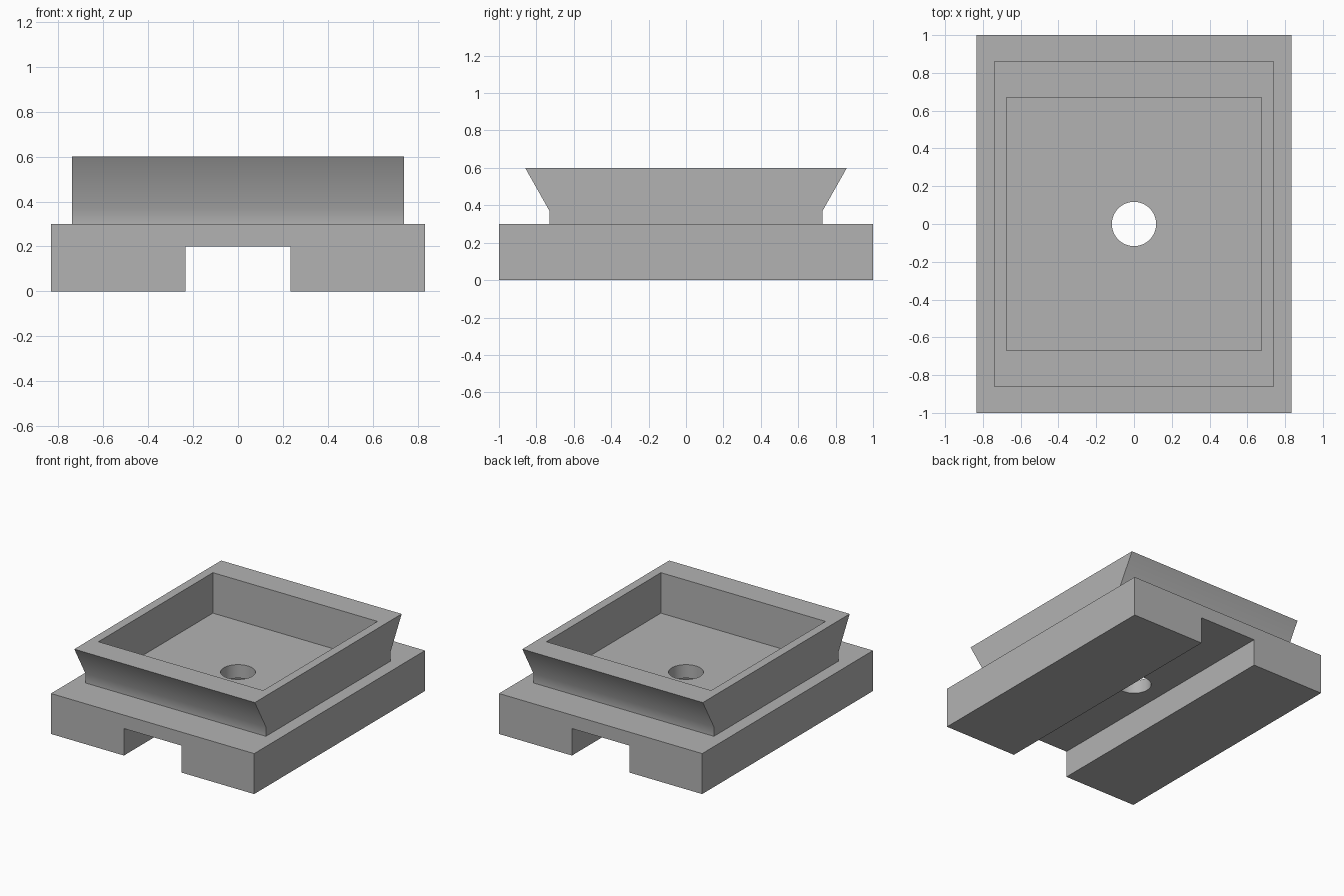
import bpy
import bmesh
import math
from mathutils import Matrix, Vector

cube = bpy.data.objects.get("Cube")
if cube:
    bpy.data.objects.remove(cube, do_unlink=True)

# Main dimensions
HALF_X, HALF_Y = 0.833, 1.0
BASE_TOP, TRAY_TOP = 0.3, 0.6
SLOT_HALF, SLOT_TOP = 0.235, 0.2
TRAY_HALF_X, NECK_Y, RIM_Y, NECK_TOP = 0.74, 0.73, 0.86, 0.37
POCKET_X, POCKET_Y = 0.675, 0.67
HOLE_RADIUS = 0.117

grey = bpy.data.materials.new("plain_grey")
grey.use_nodes = True
colour = (0.45, 0.45, 0.45, 1)
grey.diffuse_color = colour
grey.node_tree.nodes["Principled BSDF"].inputs["Base Color"].default_value = colour


def finish(name, bm):
    bmesh.ops.recalc_face_normals(bm, faces=bm.faces)
    mesh = bpy.data.meshes.new(name)
    bm.to_mesh(mesh)
    bm.free()
    mesh.materials.append(grey)
    obj = bpy.data.objects.new(name, mesh)
    bpy.context.collection.objects.link(obj)
    return obj


def extrude_profile(name, half_profile, half_length, along):
    """Mirror a half profile (side, z) and extrude it along x or y."""
    outline = half_profile + [(-s, z) for s, z in reversed(half_profile)]
    bm = bmesh.new()
    if along == "y":
        points = [Vector((s, -half_length, z)) for s, z in outline]
        step = Vector((0, 2 * half_length, 0))
    else:
        points = [Vector((-half_length, s, z)) for s, z in outline]
        step = Vector((2 * half_length, 0, 0))
    face = bm.faces.new([bm.verts.new(p) for p in points])
    new = bmesh.ops.extrude_face_region(bm, geom=[face], use_keep_orig=True)["geom"]
    bmesh.ops.translate(bm, vec=step, verts=[g for g in new if isinstance(g, bmesh.types.BMVert)])
    return finish(name, bm)


def cut(obj, cutter):
    """Subtract the cutter, then discard it."""
    cutter.hide_render = True
    mod = obj.modifiers.new("cut", "BOOLEAN")
    mod.operation = "DIFFERENCE"
    mod.solver = "EXACT"
    mod.object = cutter
    bpy.ops.object.select_all(action="DESELECT")
    bpy.context.view_layer.objects.active = obj
    obj.select_set(True)
    bpy.ops.object.modifier_apply(modifier=mod.name)
    bpy.data.objects.remove(cutter, do_unlink=True)
    bpy.ops.object.shade_smooth_by_angle(angle=math.radians(40))


# Base block with a channel running front to back underneath
base = extrude_profile("base", [(SLOT_HALF, SLOT_TOP), (SLOT_HALF, 0), (HALF_X, 0),
                                (HALF_X, BASE_TOP)], HALF_Y, "y")

# Round drain hole through the base
bm = bmesh.new()
bmesh.ops.create_cone(bm, cap_ends=True, segments=64, radius1=HOLE_RADIUS,
                      radius2=HOLE_RADIUS, depth=1)
cut(base, finish("hole_cutter", bm))

# Tray wall flaring out at front and back, open in the middle
tray = extrude_profile("tray_wall", [(NECK_Y, BASE_TOP), (NECK_Y, NECK_TOP),
                                     (RIM_Y, TRAY_TOP)], TRAY_HALF_X, "x")
bm = bmesh.new()
bmesh.ops.create_cube(bm, size=2, matrix=Matrix.Diagonal((POCKET_X, POCKET_Y, 1, 1)))
cut(tray, finish("pocket_cutter", bm))
